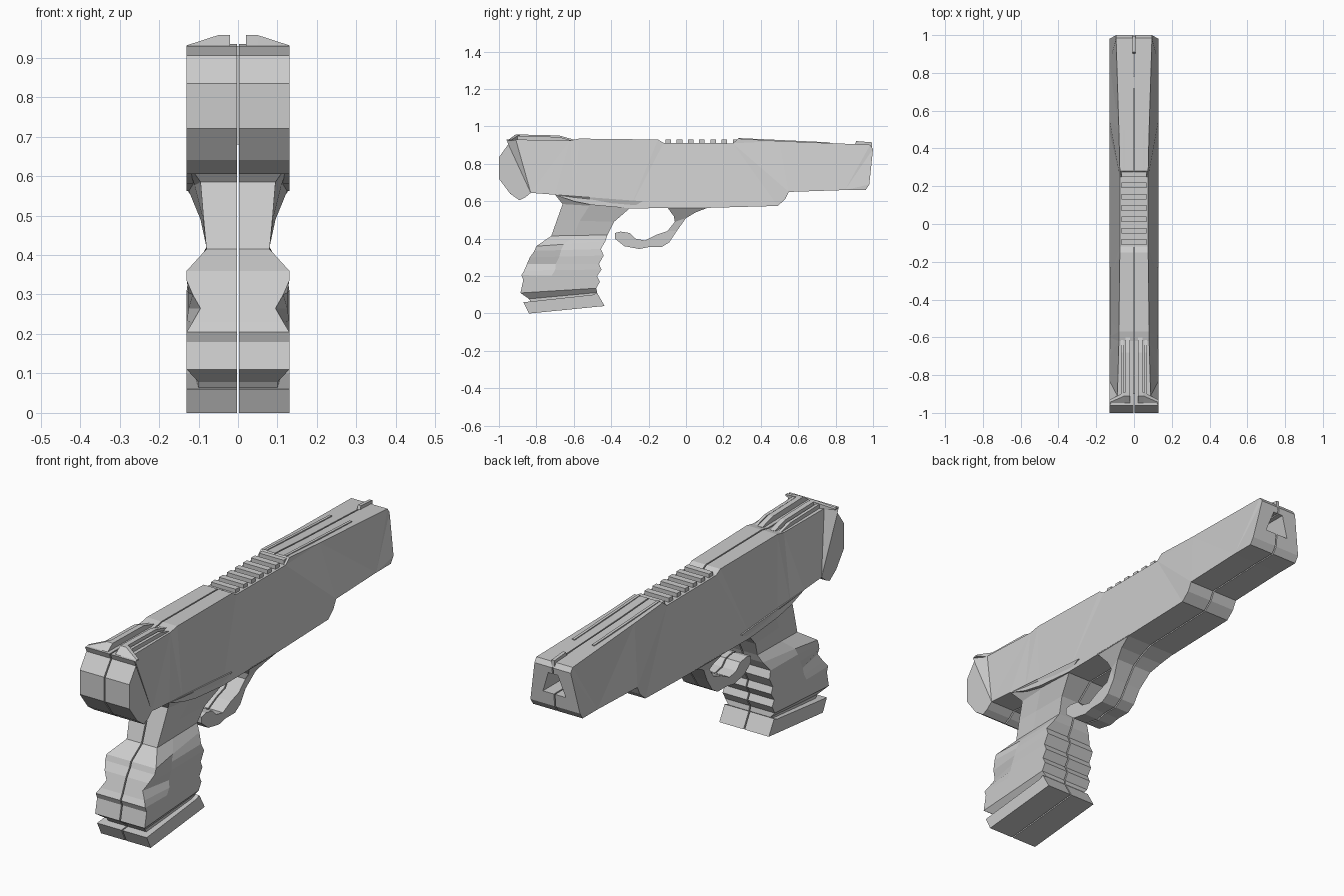
import bpy, bmesh

GAP = 0.003  # half of the thin centre seam


def make(name, verts, faces, mirror=True):
    bm = bmesh.new()
    vs = [bm.verts.new(v) for v in verts]
    for f in faces:
        bm.faces.new([vs[i] for i in f])
    bmesh.ops.recalc_face_normals(bm, faces=bm.faces)
    bmesh.ops.triangulate(bm, faces=[f for f in bm.faces if len(f.verts) > 4])
    me = bpy.data.meshes.new(name)
    bm.to_mesh(me)
    bm.free()
    ob = bpy.data.objects.new(name, me)
    bpy.context.collection.objects.link(ob)
    if mirror:
        ob.modifiers.new("Mirror", 'MIRROR')
    return ob


def layers(name, rings, mirror=True):
    """Skin a stack of equal-length closed rings and cap both ends."""
    n = len(rings[0])
    faces = [list(range(n)), [(len(rings) - 1) * n + i for i in range(n)]]
    for k in range(len(rings) - 1):
        for i in range(n):
            a, b = k * n + i, k * n + (i + 1) % n
            faces.append([a, b, b + n, a + n])
    return make(name, [v for r in rings for v in r], faces, mirror)


def plate(name, profile, x0, x1, mirror=True):
    return layers(name, [[(x, y, z) for y, z in profile] for x in (x0, x1)], mirror)


def rect(y0, y1, z0, z1):
    return [(y0, z0), (y1, z0), (y1, z1), (y0, z1)]


# Main body: sides lean in from a wide bottom edge to a narrow top (y, z, outer half width)
top = [(-.96, .93, .13), (-.91, .93, .088), (-.62, .925, .08), (-.57, .935, .08),
       (-.15, .93, .075), (-.12, .912, .075), (.25, .910, .075), (.28, .935, .075),
       (.5, .922, .08), (.985, .902, .095)]
muzzle = [(1, .88, .095), (.98, .69, .13), (.96, .66, .13), (.85, .66, .13)]
under = [(.55, .65), (.53, .61), (.49, .575), (.12, .565), (-.3, .562), (-.5, .58), (-.6, .60),
         (-.70, .635), (-.83, .645), (-.86, .62), (-.89, .605), (-.94, .64),
         (-1, .72), (-1, .835), (-.95, .905)]
outline = top + muzzle + [(y, z, .13) for y, z in under]
body = layers("body", [[(GAP, y, z) for y, z, w in outline], [(w, y, z) for y, z, w in outline]])

# Muzzle opening
hole = layers("muzzle_cutter", [[(-.06, y, .75), (.06, y, .75), (.025, y, .85), (-.025, y, .85)]
                                for y in (.8, 1.1)], False)
hole.hide_render = True
hole.hide_viewport = True
cut = body.modifiers.new("Muzzle", 'BOOLEAN')
cut.object, cut.operation, cut.solver = hole, 'DIFFERENCE', 'EXACT'
body.modifiers.move(1, 0)
plate("inner_core", rect(-.90, .78, .68, .905), -.01, .01, False)

# Grip: each row is (back y, back z, front y, front z, back / middle / front half width)
rows = [(-.70, .635, -.23, .60, .13, .13, .13),
        (-.66, .585, -.30, .563, .095, .11, .125),
        (-.69, .50, -.385, .49, .088, .09, .095),
        (-.72, .415, -.42, .42, .08, .08, .08),
        (-.80, .36, -.432, .385, .13, .115, .10),
        (-.81, .335, -.455, .345, .13, .12, .125),
        (-.835, .30, -.44, .31, .115, .125, .13),
        (-.85, .265, -.465, .265, .095, .125, .13),
        (-.865, .23, -.452, .235, .115, .13, .13),
        (-.88, .205, -.475, .20, .13, .13, .13),
        (-.87, .18, -.46, .17, .13, .13, .13),
        (-.885, .11, -.48, .135, .13, .13, .13),
        (-.84, .078, -.475, .112, .10, .105, .11),
        (-.82, .05, -.485, .09, .10, .105, .11)]
layers("grip", [[(GAP, yb, zb), (wb, yb, zb),
                 (wm, yb * .6 + yf * .4, zb * .6 + zf * .4),
                 (wf, yf, zf), (GAP, yf, zf)] for yb, zb, yf, zf, wb, wm, wf in rows])
plate("grip_base", [(-.87, .06), (-.84, 0), (-.435, .04), (-.475, .11), (-.50, .10)], GAP, .13)

# Hooked guard under the body, flaring where it joins
guard = [(.12, .567), (.05, .54), (0, .51), (-.05, .44), (-.09, .38), (-.13, .355), (-.2, .355),
         (-.25, .345), (-.33, .36), (-.38, .40), (-.38, .43), (-.35, .438), (-.30, .43),
         (-.27, .40), (-.22, .39), (-.16, .42), (-.10, .44), (-.06, .49), (-.065, .52), (-.1, .567)]
layers("guard", [[(GAP, y, z) for y, z in guard],
                 [(.075 + .055 * max(0, (z - .48) / .087), y, z) for y, z in guard]])

# Rear sight: sloped cap and two pairs of rails
layers("rear_cap", [[(x, -.955, .925), (x, -.955 + k, .93 + h), (x, b, .93 + h), (x, b, .925)]
                    for x, k, h, b in ((.02, .045, .027, -.89), (.05, .045, .027, -.89),
                                       (.13, .01, .001, -.93))])
rail = [(-.91, .92), (-.90, .957), (-.68, .952), (-.60, .93), (-.60, .92)]
plate("rear_rail", rail, .02, .045)
plate("rear_outer_rail", [(y, z - .008) for y, z in rail], .055, .07)

# Cooling ribs across the top
for i in range(7):
    y = -.095 + i * .06
    plate("rib", rect(y - .015, y + .015, .90, .93), -.065, .065, False)

# Front top ridges and sight blade
plate("front_ridge", [(.27, .92), (.28, .938), (.77, .915), (.77, .90)], .045, .058)
plate("front_sight", [(.90, .895), (.91, .922), (.995, .915), (.995, .88)], -.008, .008, False)
